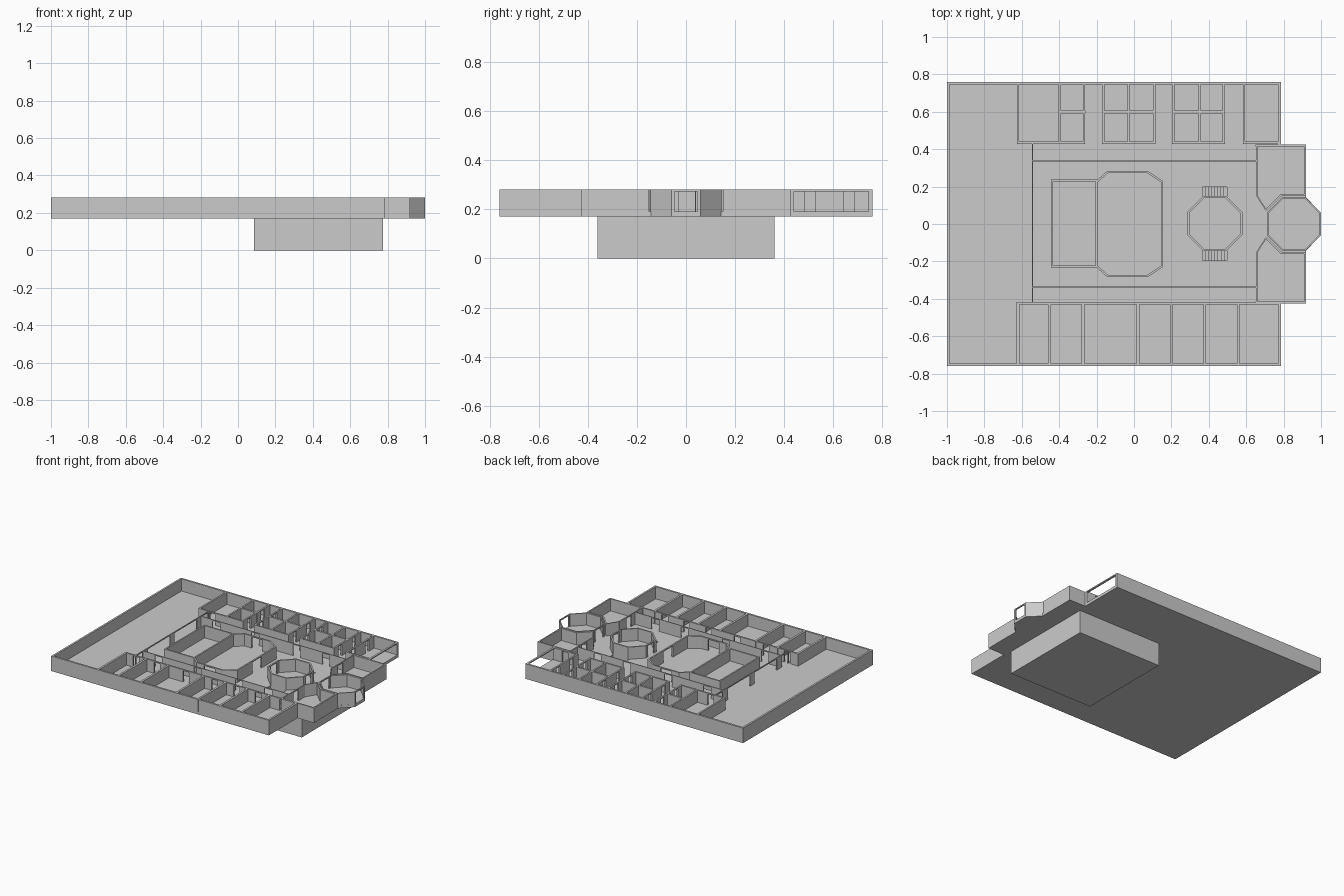
import bpy, bmesh, math
from mathutils import Vector

if "Cube" in bpy.data.objects:
    bpy.data.objects.remove(bpy.data.objects["Cube"])

Z0, ZF, ZD, ZT = 0.171, 0.192, 0.274, 0.282   # slab bottom, floor, lintel, wall top


def finish(name, bm):
    bmesh.ops.recalc_face_normals(bm, faces=bm.faces)
    me = bpy.data.meshes.new(name)
    bm.to_mesh(me)
    bm.free()
    ob = bpy.data.objects.new(name, me)
    bpy.context.collection.objects.link(ob)
    return ob


def prism(bm, pts, z0, z1):
    f = bm.faces.new([bm.verts.new((x, y, z0)) for x, y in pts])
    up = bmesh.ops.extrude_face_region(bm, geom=[f])["geom"]
    for v in up:
        if isinstance(v, bmesh.types.BMVert):
            v.co.z = z1


def box(bm, x0, x1, y0, y1, z0, z1):
    prism(bm, [(x0, y0), (x1, y0), (x1, y1), (x0, y1)], z0, z1)


def wall(bm, p, q, t=0.014, doors=(), ext=0.5):
    """Straight wall from p to q; doors are (start, end) distances along it."""
    p, q = Vector(p), Vector(q)
    d = (q - p).normalized()
    n = Vector((-d.y, d.x)) * t / 2
    length = (q - p).length

    def piece(a, b, z0, z1):
        s, e = p + d * a, p + d * b
        prism(bm, [s - n, e - n, e + n, s + n], z0, z1)

    at = -ext * t
    for a, b in doors:
        piece(at, a, ZF - 0.002, ZT)
        piece(a, b, ZD, ZT)
        at = b
    piece(at, length + ext * t, ZF - 0.002, ZT)


def loop_walls(bm, pts, t, doors=None, skip=()):
    """Closed ring of walls; doors maps a side index to its openings."""
    doors = doors or {}
    for i, p in enumerate(pts):
        if i not in skip:
            wall(bm, p, pts[(i + 1) % len(pts)], t, doors.get(i, ()), 0.2)


def octagon(cx, cy, apothem):
    r = apothem / math.cos(math.pi / 8)
    return [(cx + r * math.cos(math.pi / 8 + i * math.pi / 4),
             cy + r * math.sin(math.pi / 8 + i * math.pi / 4)) for i in range(8)]


def cut(ob, boxes, name):
    bm = bmesh.new()
    for b in boxes:
        box(bm, *b)
    c = finish(name, bm)
    c.hide_render = True
    c.hide_viewport = True
    m = ob.modifiers.new("cut", "BOOLEAN")
    m.operation, m.solver, m.object = "DIFFERENCE", "EXACT", c


# floor slab, following the stepped east side and the octagonal bay
half = [(0.785, 0.76), (0.785, 0.425), (0.92, 0.425), (0.92, 0.147), (1.0, 0.06)]
half = [(-1.0, 0.76)] + half[:3] + [(0.92, 0.06), (1.0, 0.06)]
half[4:4] = [(0.92, 0.142)]
half.pop(5)
bm = bmesh.new()
prism(bm, half + [(x, -y) for x, y in reversed(half)], Z0, ZF)
slab = finish("floor_slab", bm)
stairwells = [(0.365, 0.497, s - 0.026, s + 0.026) for s in (0.173, -0.169)]
cut(slab, [w + (0.15, 0.21) for w in stairwells], "stairwell_cutter")

# hollow basement below the octagonal stair hall
bm = bmesh.new()
box(bm, 0.085, 0.775, -0.36, 0.36, 0, Z0)
basement = finish("basement", bm)
cut(basement, [(0.1, 0.76, -0.345, 0.345, 0.015, 0.3)], "basement_cutter")

# two flights of steps running down to the basement
bm = bmesh.new()
for k, (x0, x1, y0, y1) in enumerate(stairwells):
    w = (x1 - x0) / 8
    for i in range(8):
        j = i if k == 0 else 7 - i
        top = ZF - 0.021 * (i + 1)
        box(bm, x0 + j * w, x0 + (j + 1) * w, y0, y1, max(0.002, top - 0.04), top)
finish("basement_stairs", bm)

# outer walls
bm = bmesh.new()
e = 0.007
wall(bm, (-1 + e, 0.76 - e), (-1 + e, -0.76 + e))
wall(bm, (-1 + e, -0.76 + e), (0.785 - e, -0.76 + e))
wall(bm, (-1 + e, 0.76 - e), (0.785 - e, 0.76 - e))
wall(bm, (0.785 - e, -0.76 + e), (0.785 - e, -0.425))
wall(bm, (0.785 - e, 0.76 - e), (0.785 - e, 0.425), doors=[(0.01, 0.32)])
finish("outer_walls", bm)

# south row of rooms, each with a door to the corridor
bm = bmesh.new()
xs = [-0.62, -0.452, -0.272, 0.021, 0.199, 0.378, 0.557, 0.778]
for x in xs[:-1]:
    wall(bm, (x, -0.425), (x, -0.753), 0.015)
for a, b in zip(xs, xs[1:]):
    m = (b - a) / 2
    wall(bm, (a, -0.425), (b, -0.425), 0.012, [(m - 0.025, m + 0.025)])
finish("south_rooms", bm)

# north row: room blocks separated by open halls
bm = bmesh.new()
blocks = [([-0.62, -0.397, -0.267], [1]),
          ([-0.165, -0.03, 0.108], [0, 1]),
          ([0.21, 0.352, 0.48], [0, 1]),
          ([0.588, 0.778], [])]
for cols, split in blocks:
    for i, x in enumerate(cols[:-1] if cols[-1] > 0.7 else cols):
        hall_side = i in (0, len(cols) - 1) and x > -0.5
        doors = [(0.05, 0.09), (0.21, 0.25)] if hall_side else ()
        wall(bm, (x, 0.435), (x, 0.753), 0.012, doors)
    for i, (a, b) in enumerate(zip(cols, cols[1:])):
        m = (b - a) / 2
        wall(bm, (a, 0.435), (b, 0.435), 0.012, () if i in split else [(m - 0.025, m + 0.025)])
        if i in split:
            wall(bm, (a, 0.599), (b, 0.599), 0.014)
finish("north_rooms", bm)

# long corridor walls and the open-framed west screen
bm = bmesh.new()
for s in (1, -1):
    wall(bm, (-0.543, 0.338 * s), (0.655, 0.338 * s), 0.006,
         [(x, x + 0.06) for x in (0.1, 0.42, 0.76, 1.0)])
wall(bm, (-0.543, -0.425), (-0.543, 0.43), 0.006,
     [(0.01, 0.08), (0.14, 0.4), (0.455, 0.715), (0.775, 0.845)])
finish("corridor_walls", bm)

# hall with chamfered corners and its rectangular annexe
bm = bmesh.new()
quarter = [(-0.2, 0.225), (-0.14, 0.279), (0.07, 0.279), (0.15, 0.226)]
ring = quarter + [(x, -y) for x, y in reversed(quarter)]
loop_walls(bm, ring, 0.011, {3: [(0.17, 0.28)], 5: [(0.06, 0.15)], 1: [(0.06, 0.15)]})
wall(bm, (-0.2, 0.232), (-0.438, 0.232), 0.011)
wall(bm, (-0.438, 0.232), (-0.438, -0.228), 0.011)
wall(bm, (-0.438, -0.228), (-0.2, -0.228), 0.011)
finish("central_hall", bm)

# octagonal stair hall with doors on its east and west sides
bm = bmesh.new()
door = [(0.025, 0.095)]
loop_walls(bm, octagon(0.432, 0.003, 0.142), 0.011, {3: door, 7: door})
finish("octagonal_hall", bm)

# octagonal bay on the east side, glazed outward and open to the hall
bm = bmesh.new()
bay = octagon(0.855, 0.0, 0.141)
bay_floor = octagon(0.855, 0.0, 0.145)
prism(bm, bay_floor, Z0, ZF)
loop_walls(bm, bay, 0.008, {7: [(0.012, 0.105)], 3: [(0.012, 0.105)]})
finish("octagonal_bay", bm)

# mirrored side rooms beside the bay
bm = bmesh.new()
for s in (1, -1):
    wall(bm, (0.655, 0.42 * s), (0.915, 0.42 * s), 0.01)
    wall(bm, (0.915, 0.42 * s), (0.915, 0.155 * s), 0.01)
    wall(bm, (0.915, 0.155 * s), (0.787, 0.155 * s), 0.01, ext=0.2)
    wall(bm, (0.787, 0.155 * s), (0.71, 0.078 * s), 0.01, ext=0.2)
    wall(bm, (0.655, 0.155 * s), (0.706, 0.074 * s), 0.007, ext=0.2)
    wall(bm, (0.655, 0.42 * s), (0.655, 0.155 * s), 0.008, [(0.13, 0.19)])
finish("side_rooms", bm)
